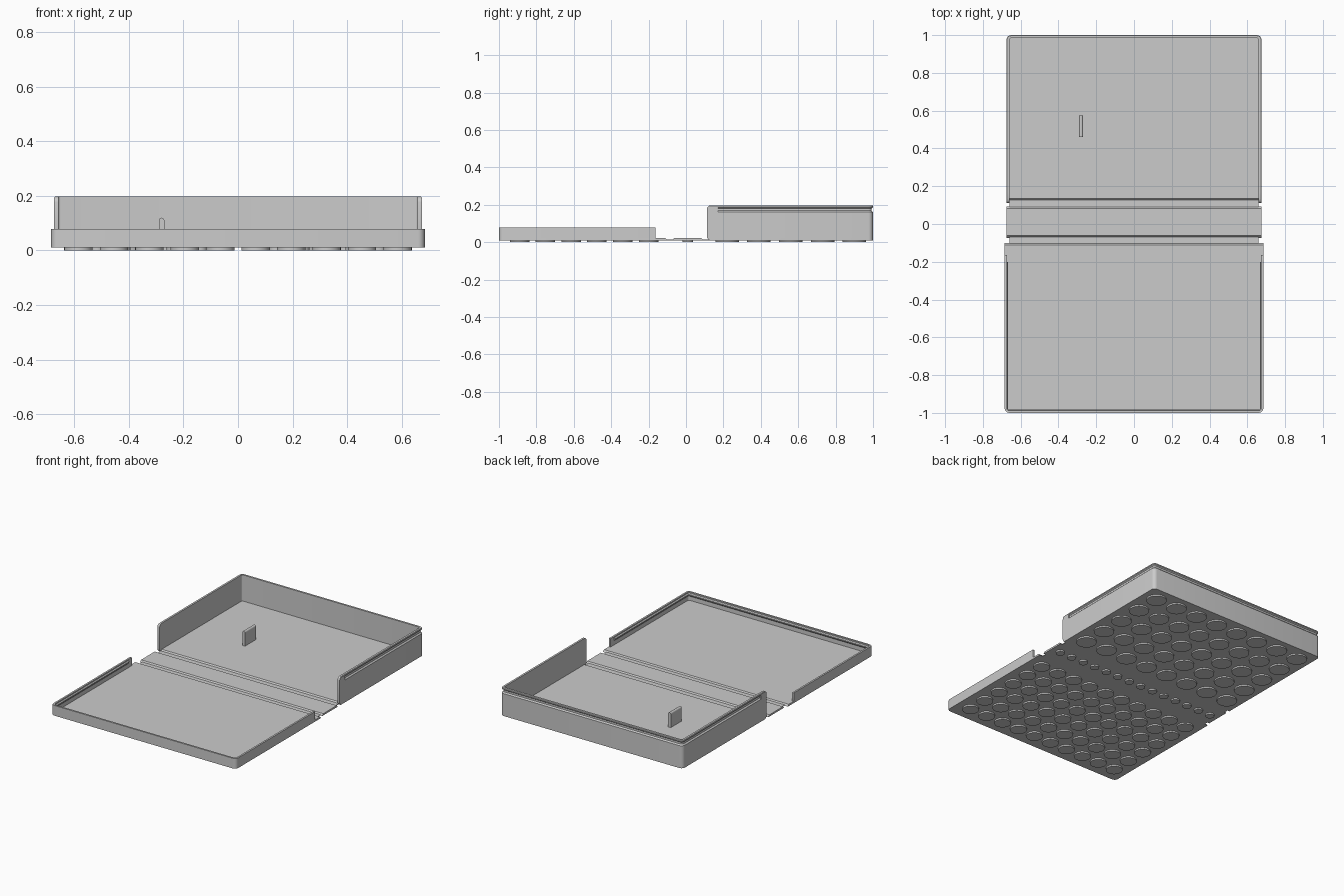
import bpy, bmesh
from math import sin, cos, pi

cube = bpy.data.objects.get("Cube")
if cube:
    bpy.data.objects.remove(cube)

grey = bpy.data.materials.new("plain grey")
grey.use_nodes = True
grey.diffuse_color = (0.6, 0.6, 0.6, 1)
grey.node_tree.nodes["Principled BSDF"].inputs["Base Color"].default_value = (0.6, 0.6, 0.6, 1)

BASE, FLOOR = 0.01, 0.022      # underside and top of the thin floors
RADIUS = 0.025                 # vertical corner rounding


def finish(name, bm, smooth=True):
    bmesh.ops.recalc_face_normals(bm, faces=bm.faces)
    mesh = bpy.data.meshes.new(name)
    bm.to_mesh(mesh)
    bm.free()
    obj = bpy.data.objects.new(name, mesh)
    bpy.context.collection.objects.link(obj)
    mesh.materials.append(grey)
    if smooth:
        bpy.ops.object.select_all(action='DESELECT')
        obj.select_set(True)
        bpy.context.view_layer.objects.active = obj
        bpy.ops.object.shade_smooth_by_angle()
    return obj


def loft(name, rings):
    """Skin closed rings of equal length and cap both ends."""
    bm = bmesh.new()
    loops = [[bm.verts.new(p) for p in ring] for ring in rings]
    n = len(loops[0])
    for a, b in zip(loops, loops[1:]):
        for i in range(n):
            j = (i + 1) % n
            bm.faces.new((a[i], a[j], b[j], b[i]))
    bm.faces.new(loops[0])
    bm.faces.new(loops[-1])
    return finish(name, bm)


def corner(half, end):
    """Angle samples round one outer corner, as (centre x, centre y, angle)."""
    return [(half - RADIUS, end - RADIUS, i * pi / 10) for i in range(6)]


def floor_plate(name, half, start, end, side, slope):
    """Floor with two rounded corners at its far end and a sloped hinge edge."""
    arc = [(cx + RADIUS * cos(a), cy + RADIUS * sin(a)) for cx, cy, a in corner(half, end)]
    rings = []
    for z, y0 in ((BASE, start), (FLOOR, start + slope)):
        right = [(half, y0)] + arc
        outline = right + [(-x, y) for x, y in reversed(right)]
        rings.append([(x, y * side, z) for x, y in outline])
    return loft(name, rings)


def u_wall(name, half, start, end, side, plain, snap, snap_start, round_end):
    """Sweep a wall section (inset, z) round three sides of a floor."""
    top = max(z for d, z in plain)
    rings = []

    def add(cx, cy, angle, section, r, trim=0):
        rings.append([(cx + (r - d) * cos(angle), (cy + (r - d) * sin(angle)) * side,
                       min(max(z, BASE + trim), top - trim)) for d, z in section])

    for i in range(5):
        t = i * pi / 8
        add(half, start + round_end * (1 - cos(t)), 0, plain, 0, round_end * (1 - sin(t)))
    add(half, snap_start, 0, plain, 0)
    add(half, snap_start, 0, snap, 0)
    for cx, cy, a in corner(half, end):
        add(cx, cy, a, snap, RADIUS)
    mirrored = [[(-x, y, z) for x, y, z in ring] for ring in reversed(rings)]
    return loft(name, rings + mirrored)


def strip(name, half, section):
    """Straight bar along x from a (y, z) section."""
    return loft(name, [[(x, y, z) for y, z in section] for x in (-half, half)])


def discs(name, xs, ys, r):
    bm = bmesh.new()
    for x in xs:
        for y in ys:
            made = bmesh.ops.create_cone(bm, cap_ends=True, segments=32, radius1=r,
                                         radius2=r, depth=BASE + 0.001)
            bmesh.ops.translate(bm, verts=made["verts"], vec=(x, y, (BASE + 0.001) / 2))
    return finish(name, bm)


def spread(a, b, n):
    return [a + (b - a) * i / (n - 1) for i in range(n)]


# Deep box at the back, with a snap groove under its rim
floor_plate("box_floor", 0.675, 0.122, 1.0, 1, 0.012)
T = 0.016
heights = (0.16, 0.168, 0.18, 0.186)


def box_section(groove):
    outer = [(0, BASE)] + [(d, z) for d, z in zip((0, groove, groove, 0), heights)]
    return outer + [(0, 0.193), (0.003, 0.197), (T, 0.197), (T, BASE)]


u_wall("box_wall", 0.675, 0.112, 1.0, 1, box_section(0), box_section(0.008), 0.17, 0.02)

# Shallow lid at the front, with a snap ridge inside its rim
floor_plate("lid_floor", 0.685, 0.1, 1.0, -1, 0.01)
W = 0.012


def lid_section(ridge):
    return [(0, BASE), (0, 0.078), (W, 0.078), (W, 0.07), (W + ridge, 0.064),
            (W + ridge, 0.058), (W, 0.05), (W, BASE)]


u_wall("lid_wall", 0.685, 0.163, 1.0, -1, lid_section(0), lid_section(0.006), 0.2, 0.003)

# Spine and the two thin living hinges
strip("spine", 0.675, [(-0.073, BASE), (0.093, BASE), (0.082, FLOOR), (-0.062, FLOOR)])
for name, y0, y1 in (("box_hinge", 0.085, 0.14), ("lid_hinge", -0.11, -0.065)):
    strip(name, 0.66, [(y0, BASE), (y1, BASE), (y1, 0.014), (y0, 0.014)])

# Upright peg inside the box, with a rounded top
peg = [(-0.29, FLOOR - 0.005), (-0.27, FLOOR - 0.005)]
peg += [(-0.28 + 0.01 * cos(i * pi / 8), 0.11 + 0.01 * sin(i * pi / 8)) for i in range(9)]
loft("peg", [[(x, y, z) for x, z in peg] for y in (0.46, 0.575)])

# Flat round pads underneath
discs("box_pads", spread(-0.572, 0.572, 8), spread(0.22, 0.9, 5), 0.063)
discs("lid_pads", spread(-0.585, 0.585, 10), spread(-0.89, -0.2, 6), 0.052)
discs("spine_pads", spread(-0.61, 0.61, 14), [0.01], 0.028)
